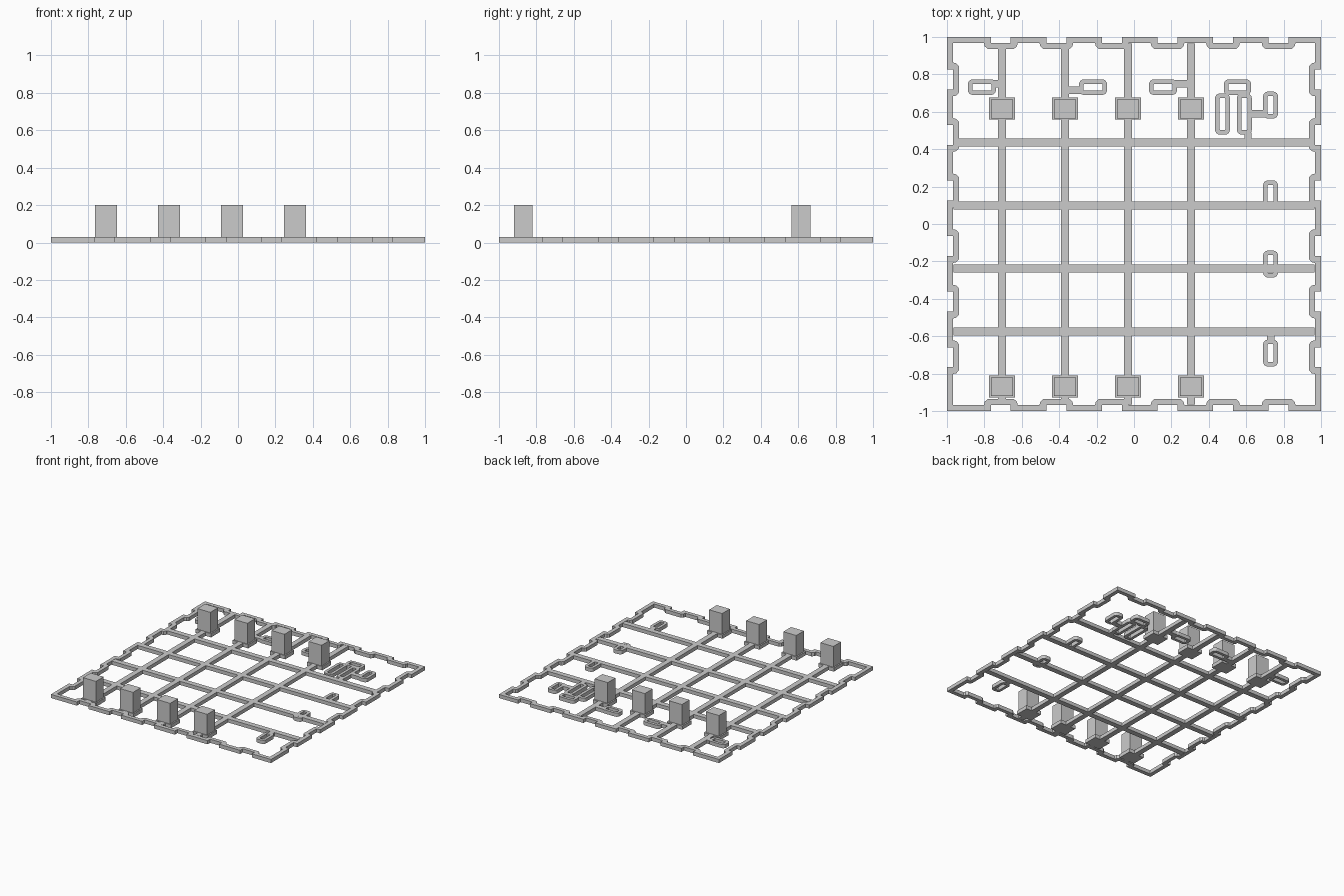
import bpy, bmesh, math

if "Cube" in bpy.data.objects:
    bpy.data.objects.remove(bpy.data.objects["Cube"])

H = 0.03       # plate height
EDGE = 0.033   # frame rail width

grey = bpy.data.materials.new("plain grey")
grey.diffuse_color = (0.6, 0.6, 0.6, 1)
grey.use_nodes = True
grey.node_tree.nodes["Principled BSDF"].inputs["Base Color"].default_value = grey.diffuse_color


def finish(name, bm):
    bmesh.ops.recalc_face_normals(bm, faces=bm.faces)
    me = bpy.data.meshes.new(name)
    bm.to_mesh(me)
    bm.free()
    me.materials.append(grey)
    ob = bpy.data.objects.new(name, me)
    bpy.context.collection.objects.link(ob)
    return ob


def box(name, x0, x1, y0, y1, z0=0.0, z1=H):
    bm = bmesh.new()
    bmesh.ops.create_cube(bm, size=1)
    for v in bm.verts:
        v.co.x = x0 if v.co.x < 0 else x1
        v.co.y = y0 if v.co.y < 0 else y1
        v.co.z = z0 if v.co.z < 0 else z1
    return finish(name, bm)


def ribbon(name, outer, inner):
    """Closed flat band between two matching loops."""
    bm = bmesh.new()
    loops = [[bm.verts.new((x, y, z)) for x, y in pts]
             for pts, z in ((outer, 0), (outer, H), (inner, H), (inner, 0))]
    n = len(outer)
    for k in range(4):
        a, b = loops[k], loops[(k + 1) % 4]
        for i in range(n):
            j = (i + 1) % n
            bm.faces.new((a[i], a[j], b[j], b[i]))
    return finish(name, bm)


def rounded(x0, x1, y0, y1, r, seg=4):
    pts = []
    corners = ((x1 - r, y1 - r), (x0 + r, y1 - r), (x0 + r, y0 + r), (x1 - r, y0 + r))
    for q, (cx, cy) in enumerate(corners):
        for i in range(seg + 1):
            a = math.pi / 2 * (q + i / seg)
            pts.append((cx + r * math.cos(a), cy + r * math.sin(a)))
    return pts


def ring(name, x0, x1, y0, y1, w=0.024):
    return ribbon(name, rounded(x0, x1, y0, y1, 0.026),
                  rounded(x0 + w, x1 - w, y0 + w, y1 - w, 0.006))


# Outer frame with six notched clips on every side
centres = [-0.712 + 0.297 * i for i in range(6)]
clip = [(-0.053, 0, -0.09, EDGE), (-0.053, 0.018, -0.086, 0.05),
        (-0.053, EDGE, -0.07, 0.064)]
clip += [(-a, b, -c, d) for a, b, c, d in reversed(clip)]
sides = [(lambda t, d: (t, -1 + d), 1), (lambda t, d: (1 - d, t), 1),
         (lambda t, d: (t, 1 - d), -1), (lambda t, d: (-1 + d, t), -1)]
outer, inner = [], []
for place, way in sides:
    outer.append(place(-way, 0))
    inner.append(place(-way * (1 - EDGE), EDGE))
    for c in centres[::way]:
        for a, b, e, f in clip[::way]:
            outer.append(place(c + a, b))
            inner.append(place(c + e, f))
ribbon("frame", outer, inner)

# Crossing bars
columns = [-0.706 + 0.337 * i for i in range(4)]
rows = [-0.575 + 0.337 * i for i in range(4)]
for x in columns:
    box("long_bar", x - 0.022, x + 0.022, -0.965, 0.965)
for y in rows:
    box("cross_bar", -0.965, 0.965, y - 0.022, y + 0.022)

# Posts on their pads
for x in columns:
    for y in (-0.87, 0.615):
        box("pad", x - 0.07, x + 0.07, y - 0.057, y + 0.06)
        box("post", x - 0.059, x + 0.059, y - 0.05, y + 0.05, 0, 0.2)

# Small loops
for x0, x1, y0, y1 in ((-0.888, -0.738, 0.69, 0.773), (-0.294, -0.144, 0.69, 0.773),
                       (0.08, 0.23, 0.69, 0.773), (0.48, 0.626, 0.69, 0.773),
                       (0.433, 0.513, 0.478, 0.698), (0.55, 0.63, 0.478, 0.698),
                       (0.69, 0.77, 0.564, 0.708), (0.69, 0.77, 0.09, 0.233),
                       (0.69, 0.77, -0.286, -0.142), (0.69, 0.77, -0.762, -0.618)):
    ring("loop", x0, x1, y0, y1)

# Short tabs joining loops to bars
for x0, x1, y0, y1 in ((-0.75, -0.72, 0.73, 0.77), (-0.35, -0.28, 0.695, 0.735),
                       (0.22, 0.29, 0.73, 0.77), (0.59, 0.628, 0.45, 0.49),
                       (0.62, 0.7, 0.57, 0.61), (0.71, 0.75, -0.63, -0.59)):
    box("tab", x0, x1, y0, y1)
